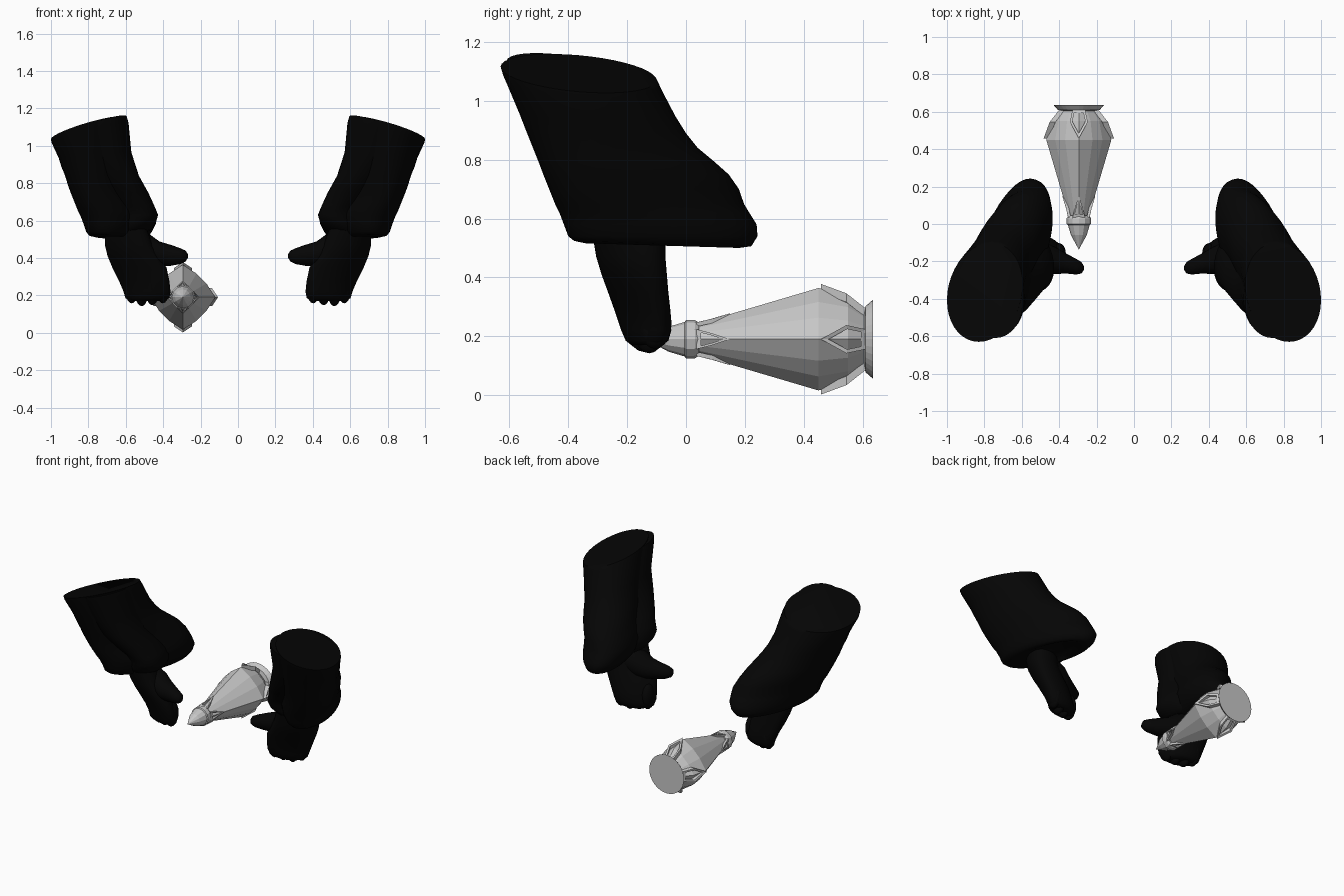
import bpy, bmesh, math
from mathutils import Vector, Matrix

if "Cube" in bpy.data.objects:
    bpy.data.objects.remove(bpy.data.objects["Cube"])


def material(name, value):
    m = bpy.data.materials.new(name)
    m.diffuse_color = (value, value, value, 1)
    m.use_nodes = True
    m.node_tree.nodes["Principled BSDF"].inputs["Base Color"].default_value = m.diffuse_color
    return m


black = material("black cloth", 0.0015)
grey = material("grey metal", 0.57)


def finish(name, bm, mat, smooth=None, mirror=False):
    bmesh.ops.recalc_face_normals(bm, faces=bm.faces)
    me = bpy.data.meshes.new(name)
    bm.to_mesh(me)
    bm.free()
    me.materials.append(mat)
    if smooth:
        me.shade_smooth()
        me.set_sharp_from_angle(angle=math.radians(smooth))
    ob = bpy.data.objects.new(name, me)
    bpy.context.collection.objects.link(ob)
    if mirror:
        mod = ob.modifiers.new("other side", 'MIRROR')
        mod.use_mirror_merge = False
    return ob


def loft(name, rings, n=40, power=1.0):
    """Skin rounded sections, each given as centre, half-axis u, half-axis v."""
    bm = bmesh.new()
    rows = []
    for c, u, v in rings:
        row = []
        for i in range(n):
            a = 2 * math.pi * i / n
            s, t = math.cos(a), math.sin(a)
            s = math.copysign(abs(s) ** power, s)
            t = math.copysign(abs(t) ** power, t)
            row.append(bm.verts.new(Vector(c) + s * Vector(u) + t * Vector(v)))
        rows.append(row)
    for a, b in zip(rows, rows[1:]):
        for i in range(n):
            j = (i + 1) % n
            bm.faces.new((a[i], a[j], b[j], b[i]))
    bm.faces.new(rows[0])
    bm.faces.new(rows[-1])
    return finish(name, bm, black, 60, True)


def section(z, x0, x1, y0, y1, shear=0, slope_x=0, slope_y=0):
    """Level or tilted section from its x and y limits, sheared along y."""
    hy = (y1 - y0) / 2
    hx = math.sqrt(((x1 - x0) / 2) ** 2 - (shear * hy) ** 2)
    return (((x0 + x1) / 2, (y0 + y1) / 2, z),
            (hx, 0, slope_x * hx),
            (shear * hy, hy, slope_y * hy + slope_x * shear * hy))


# Wide sleeves with a hanging cuff lobe
loft("sleeve", [
    section(1.093, 0.595, 1.00, -0.63, -0.10, -0.12, -0.31, -0.124),
    section(1.07, 0.588, 0.997, -0.622, -0.09, -0.13, -0.28, -0.11),
    section(0.95, 0.57, 0.96, -0.565, -0.035, -0.18, -0.08, -0.03),
    section(0.89, 0.55, 0.945, -0.54, 0.00, -0.22),
    section(0.84, 0.53, 0.925, -0.52, 0.04, -0.25),
    section(0.79, 0.505, 0.91, -0.50, 0.10, -0.28),
    section(0.75, 0.485, 0.895, -0.485, 0.145, -0.29),
    section(0.70, 0.46, 0.875, -0.465, 0.18, -0.30),
    section(0.65, 0.435, 0.855, -0.445, 0.197, -0.30),
    section(0.62, 0.435, 0.84, -0.43, 0.215, -0.28),
    section(0.58, 0.44, 0.825, -0.415, 0.24, -0.26),
    section(0.54, 0.46, 0.812, -0.40, 0.243, -0.25),
    section(0.515, 0.485, 0.795, -0.38, 0.222, -0.24, 0, -0.03),
    section(0.508, 0.51, 0.76, -0.34, 0.18, -0.20, 0, -0.03),
    section(0.53, 0.54, 0.71, -0.28, 0.10, -0.15),
])

# Full inner front side of the sleeve, ending in a fold over the cuff
loft("sleeve_fold", [
    section(0.53, 0.50, 0.70, -0.29, -0.04),
    section(0.55, 0.465, 0.71, -0.32, 0.00, 0.1),
    section(0.59, 0.438, 0.71, -0.35, 0.02, 0.2),
    section(0.63, 0.427, 0.71, -0.36, 0.02, 0.25),
    section(0.68, 0.447, 0.74, -0.38, 0.00, 0.22),
    section(0.75, 0.480, 0.80, -0.43, -0.06, 0.2),
    section(0.84, 0.530, 0.86, -0.49, -0.10, 0.2),
    section(0.95, 0.570, 0.91, -0.54, -0.11, 0.12, -0.08, -0.03),
    section(1.07, 0.585, 0.93, -0.60, -0.15, 0.1, -0.28, -0.11),
    section(1.1, 0.595, 0.935, -0.61, -0.17, 0.1, -0.31, -0.124),
], 32)

# Hands, wider across the knuckles than through the palm
loft("hand", [
    section(0.56, 0.49, 0.71, -0.32, -0.07, 0.30),
    section(0.47, 0.46, 0.71, -0.305, -0.07, 0.40),
    section(0.41, 0.425, 0.695, -0.287, -0.065, 0.50),
    section(0.35, 0.385, 0.67, -0.265, -0.06, 0.60),
    section(0.28, 0.37, 0.635, -0.24, -0.052, 0.65),
    section(0.22, 0.363, 0.61, -0.22, -0.05, 0.65),
    section(0.185, 0.37, 0.60, -0.205, -0.06, 0.65),
    section(0.17, 0.40, 0.575, -0.185, -0.08, 0.65),
], 32, 0.92)

# Thumbs point inward
loft("thumb", [((x, y, z), (0, hy, 0), (0, 0, hz)) for x, y, z, hy, hz in (
    (0.54, -0.18, 0.46, 0.085, 0.10), (0.47, -0.185, 0.44, 0.085, 0.085),
    (0.42, -0.195, 0.421, 0.072, 0.067), (0.36, -0.212, 0.414, 0.053, 0.056),
    (0.31, -0.228, 0.41, 0.042, 0.043), (0.28, -0.234, 0.41, 0.03, 0.029),
    (0.268, -0.236, 0.41, 0.010, 0.010))], 20)

# Fingertips in a slanted row
bm = bmesh.new()
for x, y, z in ((0.402, -0.158, 0.245), (0.458, -0.145, 0.235),
                (0.515, -0.125, 0.23), (0.568, -0.105, 0.245)):
    bmesh.ops.create_uvsphere(
        bm, u_segments=16, v_segments=10, radius=1,
        matrix=Matrix.Translation((x, y, z)) @ Matrix.Diagonal((0.038, 0.056, 0.088, 1)))
finish("fingers", bm, black, 60, True)

AXIS_X, AXIS_Z = -0.295, 0.19


def lathe(name, profile, n, corner=1.0):
    """Spin (y, radius) points round the mace axis; corner scales off-axis sides."""
    bm = bmesh.new()
    rows = []
    for y, r in profile:
        row = []
        for i in range(n):
            a = 2 * math.pi * i / n
            k = r * (1 if i % (n // 4) == 0 else corner)
            row.append(bm.verts.new((AXIS_X + k * math.cos(a), y, AXIS_Z + k * math.sin(a))))
        rows.append(row)
    for a, b in zip(rows, rows[1:]):
        for i in range(n):
            j = (i + 1) % n
            bm.faces.new((a[i], a[j], b[j], b[i]))
    bm.faces.new(rows[0])
    bm.faces.new(rows[-1])
    return finish(name, bm, grey)


# Mace body, spike, collar and end disc
lathe("mace_body", [(0.03, 0.05), (0.45, 0.174), (0.55, 0.15), (0.615, 0.095)], 12, 0.84)
lathe("mace_spike", [(-0.135, 0.001), (-0.06, 0.042), (0.0, 0.06), (0.03, 0.054)], 12)
lathe("mace_collar", [(-0.005, 0.058), (0.0, 0.065), (0.03, 0.065), (0.045, 0.056)], 12)
lathe("mace_disc", [(0.605, 0.09), (0.61, 0.112), (0.635, 0.134)], 32)


def leaves(name, outline, inner, thickness):
    """Four raised leaf frames round the axis; points are (side, y, height)."""
    bm = bmesh.new()
    mid = Vector((0, sum(p[1] for p in outline) / len(outline),
                  sum(p[2] for p in outline) / len(outline)))
    for q in range(4):
        spin = Matrix.Translation((AXIS_X, 0, AXIS_Z)) @ Matrix.Rotation(q * math.pi / 2, 4, 'Y')
        loops = []
        for scale, drop in ((1, 0), (inner, 0), (inner, thickness), (1, thickness)):
            loops.append([bm.verts.new(spin @ (mid + (Vector(p) - mid) * scale
                                               - Vector((0, 0, drop)))) for p in outline])
        for a, b in zip(loops, loops[1:] + loops[:1]):
            for i in range(len(a)):
                j = (i + 1) % len(a)
                bm.faces.new((a[i], a[j], b[j], b[i]))
    finish(name, bm, grey)


# Leaf ornaments on the head and the neck
leaves("head_leaves", [(0, 0.458, 0.188), (0.048, 0.545, 0.156), (0.034, 0.61, 0.105),
                       (-0.034, 0.61, 0.105), (-0.048, 0.545, 0.156)], 0.72, 0.03)
leaves("neck_leaves", [(0, 0.15, 0.088), (0.02, 0.09, 0.07), (0.034, 0.035, 0.057),
                       (-0.034, 0.035, 0.057), (-0.02, 0.09, 0.07)], 0.65, 0.015)
